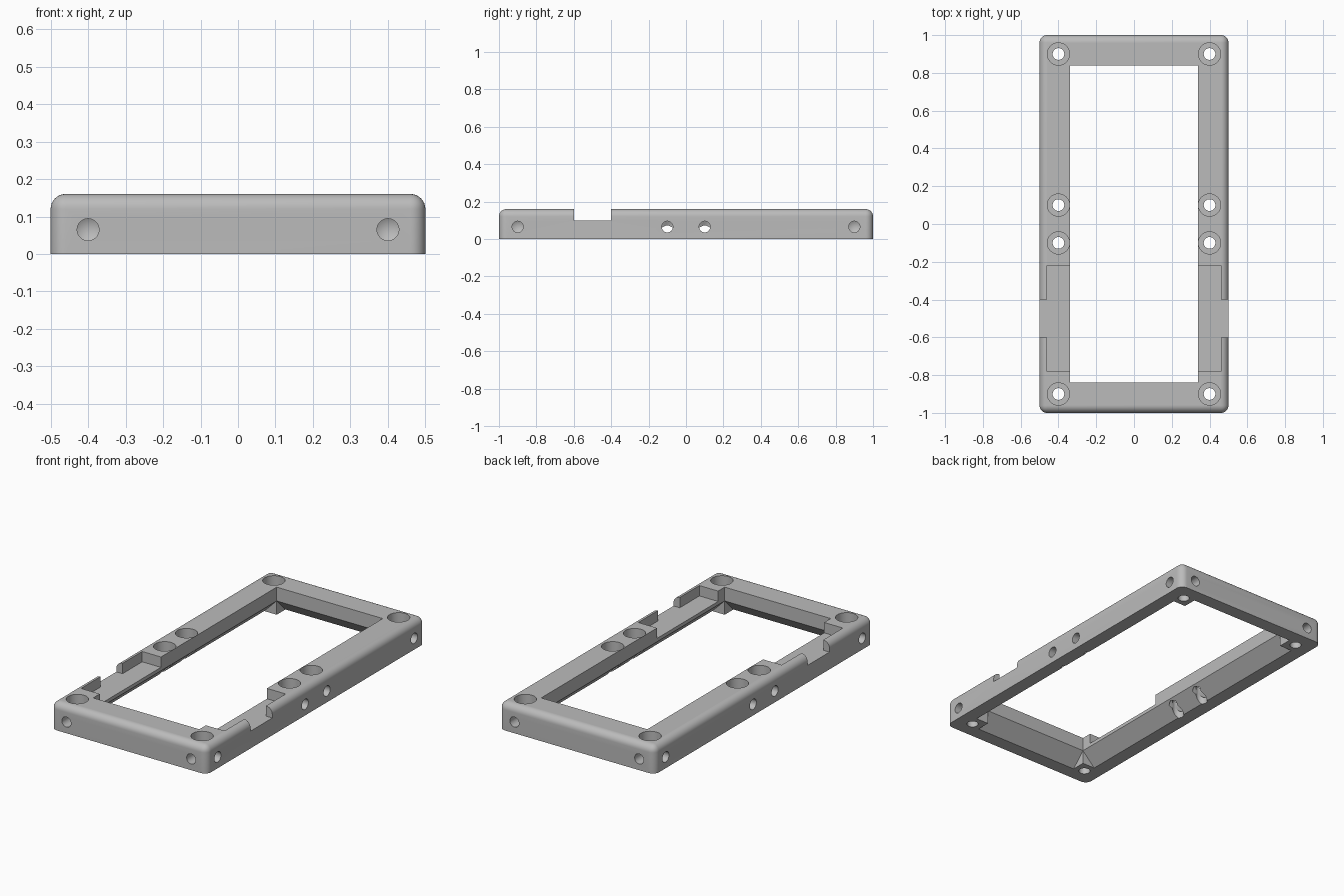
import bpy, bmesh
from math import radians
from mathutils import Matrix, Vector

cube = bpy.data.objects.get("Cube")
if cube:
    bpy.data.objects.remove(cube, do_unlink=True)

WIDTH, LENGTH, HEIGHT = 1.0, 2.0, 0.16
IN_X, IN_Y = 0.34, 0.84      # inner opening
HOLE_Z = 0.065
# Slightly different radii so that crossing holes never just touch
BORE_R, SIDE_R, END_R = 0.031, 0.03, 0.0292

grey = bpy.data.materials.new("plain grey")
grey.use_nodes = True
colour = (0.5, 0.5, 0.5, 1)
grey.diffuse_color = colour
grey.node_tree.nodes["Principled BSDF"].inputs["Base Color"].default_value = colour


def to_object(bm, name):
    bmesh.ops.recalc_face_normals(bm, faces=bm.faces)
    mesh = bpy.data.meshes.new(name)
    bm.to_mesh(mesh)
    bm.free()
    mesh.materials.append(grey)
    obj = bpy.data.objects.new(name, mesh)
    bpy.context.collection.objects.link(obj)
    return obj


def box_mesh(low, high):
    bm = bmesh.new()
    low, high = Vector(low), Vector(high)
    size = high - low
    bmesh.ops.create_cube(bm, size=1, matrix=Matrix.Translation((low + high) / 2) @ Matrix.Diagonal((*size, 1)))
    return bm


# Outer body: all edges rounded except those on the underside
bm = box_mesh((-WIDTH / 2, -LENGTH / 2, 0), (WIDTH / 2, LENGTH / 2, HEIGHT))
rounded = [e for e in bm.edges if max(v.co.z for v in e.verts) > 0.01]
bmesh.ops.bevel(bm, geom=rounded, offset=0.04, segments=8, profile=0.5, affect='EDGES')
frame = to_object(bm, "mounting_frame")


def cut(bm):
    cutter = to_object(bm, "cutter")
    cutter.hide_render = True
    mod = frame.modifiers.new("cut", 'BOOLEAN')
    mod.operation, mod.solver, mod.object = 'DIFFERENCE', 'EXACT', cutter
    bpy.context.view_layer.objects.active = frame
    bpy.ops.object.modifier_apply(modifier=mod.name)
    bpy.data.objects.remove(cutter, do_unlink=True)


def cut_prism(half_length, inner, sign, along_y):
    """Sloped undercut beneath one inner edge of the frame."""
    profile = [(inner + 0.12, -0.04), (inner - 0.04, 0.12), (inner - 0.04, -0.04)]
    bm = bmesh.new()
    place = (lambda a, t, z: (a, t, z)) if along_y else (lambda a, t, z: (t, a, z))
    face = bm.faces.new([bm.verts.new(place(sign * a, -half_length, z)) for a, z in profile])
    new = bmesh.ops.extrude_face_region(bm, geom=[face])["geom"]
    shift = place(0, 2 * half_length, 0)
    bmesh.ops.translate(bm, vec=shift, verts=[v for v in new if isinstance(v, bmesh.types.BMVert)])
    # the extrusion keeps its starting face only when it is put back
    if not any(len(f.verts) == 3 and f not in new for f in bm.faces):
        bm.faces.new([v for v in bm.verts if v not in new])
    cut(bm)


def cut_bore(x, y, low, high, radius):
    bm = bmesh.new()
    bmesh.ops.create_cone(bm, cap_ends=True, segments=32, radius1=radius, radius2=radius, depth=high - low,
                          matrix=Matrix.Translation((x, y, (low + high) / 2)) @ Matrix.Rotation(0.05, 4, 'Z'))
    cut(bm)


def cut_drill(start, direction, radius, twist):
    """Blind hole with a conical drill tip, bored inwards from a wall."""
    bm = bmesh.new()
    rings = [bmesh.ops.create_circle(bm, segments=32, radius=radius,
                                     matrix=Matrix.Translation((0, 0, depth)))["verts"]
             for depth in (-0.05, 0.14)]
    tip = bm.verts.new((0, 0, 0.156))
    bm.faces.new(rings[0])
    n = len(rings[0])
    for i in range(n):
        j = (i + 1) % n
        bm.faces.new((rings[0][i], rings[0][j], rings[1][j], rings[1][i]))
        bm.faces.new((rings[1][i], rings[1][j], tip))
    turn = Vector(direction).to_track_quat('Z', 'Y').to_matrix().to_4x4()
    bm.transform(Matrix.Translation(start) @ turn @ Matrix.Rotation(twist, 4, 'Z'))
    cut(bm)


# Central opening
cut(box_mesh((-IN_X, -IN_Y, -0.1), (IN_X, IN_Y, 0.3)))

# Undercuts, stopping short of the solid corners
for s in (-1, 1):
    cut_prism(IN_Y, IN_X, s, True)
    cut_prism(IN_X, IN_Y, s, False)

for s in (-1, 1):
    # Shallow pocket and outer notch in each long side
    for x0, x1, y0, y1 in ((0.3, 0.46, -0.78, -0.22), (0.4, 0.6, -0.6, -0.4)):
        xs = sorted((s * x0, s * x1))
        cut(box_mesh((xs[0], y0, 0.10), (xs[1], y1, 0.3)))
    # Counterbored screw holes and side holes
    for y in (-0.9, -0.1, 0.1, 0.9):
        cut_bore(s * 0.4, y, 0.10, 0.3, 0.059)
        cut_bore(s * 0.4, y, -0.1, 0.15, BORE_R)
        cut_drill((s * WIDTH / 2, y, HOLE_Z), (-s, 0, 0), SIDE_R, 0.03)
    # End holes
    for e in (-1, 1):
        cut_drill((s * 0.4, e * LENGTH / 2, HOLE_Z), (0, -e, 0), END_R, 0.08)

# Smooth the rounded edges and bores, keep hard edges crisp
bpy.ops.object.select_all(action='DESELECT')
frame.select_set(True)
bpy.context.view_layer.objects.active = frame
bpy.ops.object.shade_smooth_by_angle(angle=radians(30))
